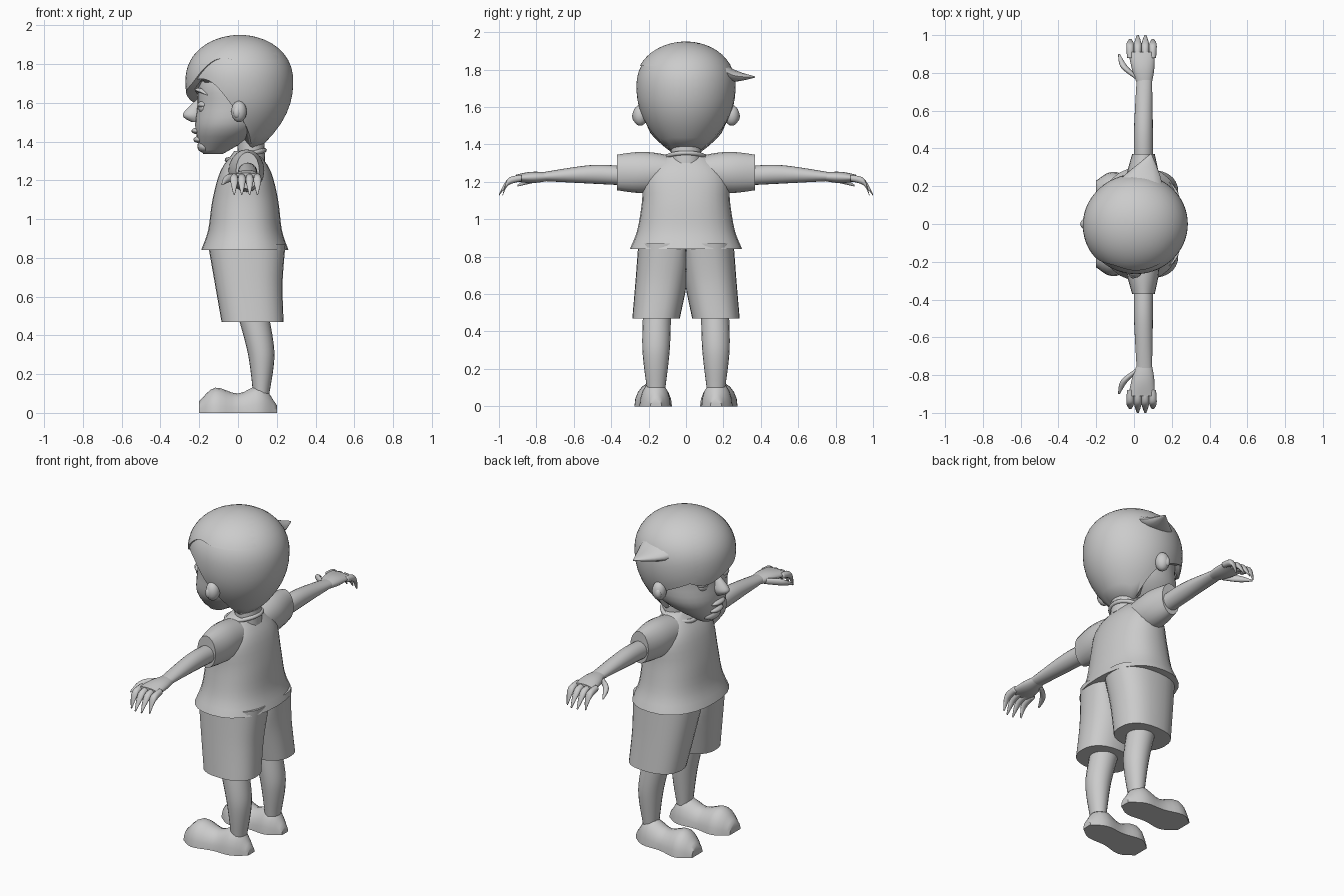
import bpy, bmesh, math
from mathutils import Vector

cube = bpy.data.objects.get("Cube")
if cube:
    bpy.data.objects.remove(cube, do_unlink=True)

shade = (0.6, 0.6, 0.6, 1)
grey = bpy.data.materials.new("pale_grey")
grey.use_nodes = True
grey.diffuse_color = shade
grey.node_tree.nodes["Principled BSDF"].inputs["Base Color"].default_value = shade


def finish(name, bm, mirror=False, sharp=50):
    """Turn a bmesh into a smooth shaded object, mirrored across y if asked."""
    bmesh.ops.recalc_face_normals(bm, faces=bm.faces)
    mesh = bpy.data.meshes.new(name)
    bm.to_mesh(mesh)
    bm.free()
    mesh.materials.append(grey)
    mesh.shade_smooth()
    mesh.set_sharp_from_angle(angle=math.radians(sharp))
    part = bpy.data.objects.new(name, mesh)
    bpy.context.collection.objects.link(part)
    if mirror:
        modifier = part.modifiers.new("mirror", 'MIRROR')
        modifier.use_axis = (False, True, False)
        modifier.use_mirror_merge = False


def blend(values, t):
    """Smooth curve through evenly spaced values, with t from start to end."""
    last = len(values) - 1
    i = min(int(t * last), last - 1)
    t = t * last - i
    before, start, end, after = (values[min(max(i + k, 0), last)] for k in range(-1, 3))
    slope_in, slope_out = (end - before) / 2, (after - start) / 2
    turn = slope_in + slope_out - 2 * (end - start)
    return start + slope_in * t + (end - start - slope_in - turn) * t * t + turn * t ** 3


def skin(bm, rings):
    """Join neighbouring rings with quads and close both ends."""
    for lower, upper in zip(rings, rings[1:]):
        for k in range(len(lower)):
            bm.faces.new((lower[k - 1], lower[k], upper[k], upper[k - 1]))
    bm.faces.new(rings[0])
    bm.faces.new(rings[-1])


def squash(value, power):
    return math.copysign(abs(value) ** (2 / power), value)


def loft(name, axis, path, first, second, mirror=False, sides=20, power=2, floor=None, sharp=50):
    """Sweep an oval along a path; the radii run over the two other axes."""
    bm = bmesh.new()
    rings = []
    count = 16
    for step in range(count + 1):
        t = step / count
        centre = Vector([blend(coords, t) for coords in zip(*path)])
        ring = []
        for k in range(sides):
            angle = math.tau * k / sides
            offset = [blend(first, t) * squash(math.cos(angle), power),
                      blend(second, t) * squash(math.sin(angle), power)]
            offset.insert("xyz".index(axis), 0)
            point = centre + Vector(offset)
            if floor:
                i = "xyz".index(floor)
                point[i] = max(point[i], 0)
            ring.append(bm.verts.new(point))
        rings.append(ring)
    skin(bm, rings)
    finish(name, bm, mirror, sharp)


def ball(name, centre, size, mirror=False):
    bm = bmesh.new()
    bmesh.ops.create_uvsphere(bm, u_segments=16, v_segments=10, radius=1)
    bmesh.ops.scale(bm, vec=size, verts=bm.verts)
    bmesh.ops.translate(bm, vec=centre, verts=bm.verts)
    finish(name, bm, mirror, sharp=180)


# Shirt with a flared hem, short sleeves and a neckband
loft("shirt", "z", [(.035, 0, .84), (.04, 0, 1.35)],
     [.225, .19, .17, .13, .06], [.3, .26, .235, .22, .1], sides=28, power=2.3)
loft("sleeves", "y", [(.04, .08, 1.25), (.05, .37, 1.25)],
     [.09, .09, .06], [.09, .11, .095], mirror=True)
bpy.ops.mesh.primitive_torus_add(location=(.04, 0, 1.33), rotation=(0, -.25, 0), major_segments=24,
                                 minor_segments=8, major_radius=.1, minor_radius=.012)
band = bpy.context.object
band.name = "neckband"
band.data.materials.append(grey)
band.data.shade_smooth()

# Shorts: two flared legs that meet at the middle
loft("shorts", "z", [(.075, .16, .47), (.055, .13, .67), (.045, .1, .87)],
     [.16, .175, .2], [.127, .14, .155], mirror=True, sides=28, power=2.4, floor="y")

# Legs and shoes
loft("legs", "z", [(.12, .16, .1), (.12, .16, .3), (.08, .155, .5)],
     [.042, .068, .08], [.05, .073, .075], mirror=True)
loft("shoes", "x", [(-.2, .18, 0), (.2, .16, 0)],
     [.05, .1, .08, .08, .03], [.06, .13, .1, .14, .04], mirror=True, floor="z")

# Arms and hands
loft("arms", "y", [(.05, .3, 1.23), (.05, .5, 1.24), (.055, .78, 1.227)],
     [.05, .05, .04], [.05, .05, .022], mirror=True)
loft("palms", "y", [(.055, .74, 1.227), (.04, .91, 1.22)],
     [.038, .06, .07], [.023, .03, .018], mirror=True)
taper = [.017, .02, .005]
tips = {"index": .98, "middle": 1, "ring": 1, "little": .98}
for place, (finger, tip) in enumerate(tips.items()):
    x = .04 * place - .02
    loft(finger + "_fingers", "y", [(x, .88, 1.22), (x, .95, 1.2), (x, tip, 1.13)],
         taper, taper, mirror=True, sides=10, sharp=180)
loft("thumbs", "y", [(.02, .77, 1.22), (-.05, .83, 1.21), (-.08, .9, 1.18)],
     taper, taper, mirror=True, sides=10, sharp=180)

# Neck and face
loft("neck", "z", [(.07, 0, 1.3), (.06, 0, 1.5)], [.07, .07], [.08, .08])
loft("face", "z", [(-.13, 0, 1.335), (-.05, 0, 1.46), (-.01, 0, 1.59), (0, 0, 1.71), (0, 0, 1.84)],
     [.05, .17, .2, .2, .13], [.05, .19, .22, .22, .14], sides=32, power=2.2, sharp=180)
loft("nose", "z", [(-.22, 0, 1.5), (-.23, 0, 1.54), (-.2, 0, 1.62)],
     [.02, .055, .01], [.02, .035, .01], sharp=180)
ball("upper_lip", (-.21, 0, 1.455), (.03, .06, .017))
ball("lower_lip", (-.2, 0, 1.41), (.03, .055, .018))
ball("chin", (-.17, 0, 1.375), (.04, .07, .035))
ball("eyes", (-.17, .09, 1.575), (.035, .045, .033), mirror=True)
ball("eyelids", (-.175, .09, 1.59), (.035, .05, .02), mirror=True)
loft("eyebrows", "y", [(-.205, .03, 1.65), (-.2, .1, 1.665), (-.15, .16, 1.64)],
     [.01, .02, .01], [.006, .012, .005], mirror=True, sides=8)

# Ears: an outer shell with a small inner ridge
ball("ears", (.005, .245, 1.555), (.04, .04, .055), mirror=True)
ball("ear_ridges", (-.005, .27, 1.55), (.02, .018, .03), mirror=True)

# Hair: a domed shell whose lower edge follows a hairline around the head
crown, widest, nape, ear = 1.95, 1.71, 1.38, 1.53


def girth(z):
    """Width of the hair: a round dome above, tapering to the nape below."""
    if z > widest:
        return max(1 - ((z - widest) / (crown - widest)) ** 2.2, 0.001) ** .5
    return 1 - .7 * ((widest - z) / .36) ** 2.2


def hair_shell(name, hairline, swell):
    bm = bmesh.new()
    rings = []
    rows, sides = 16, 72
    for row in range(-1, rows + 1):
        rise = math.sin(math.pi / 2 * max(row, 0) / rows)
        tuck = .86 if row < 0 else 1
        ring = []
        for k in range(sides):
            angle = math.tau * k / sides
            low = blend(hairline, k / sides)
            z = low + (crown - low) * rise
            grow = tuck * girth(z) * (1 + swell * math.cos(angle - 4))
            ring.append(bm.verts.new((.01 + .275 * grow * math.cos(angle),
                                      .265 * grow * math.sin(angle), z)))
        rings.append(ring)
    skin(bm, rings)
    finish(name, bm, sharp=60)


# Hairlines run from the back around the flick side, the front and the parting side
hair_shell("hair", [nape] * 3 + [ear, 1.6, 1.65, 1.68, 1.72, 1.7, ear] + [nape] * 3, swell=0)
hair_shell("swept_fringe", [1.82] * 4 + [1.65, 1.6, 1.65, 1.7] + [1.82] * 5, swell=.035)
loft("hair_flick", "y", [(0, .15, 1.83), (.04, .25, 1.77), (.09, .37, 1.76)],
     [.16, .1, .004], [.06, .035, .003], sides=14)
